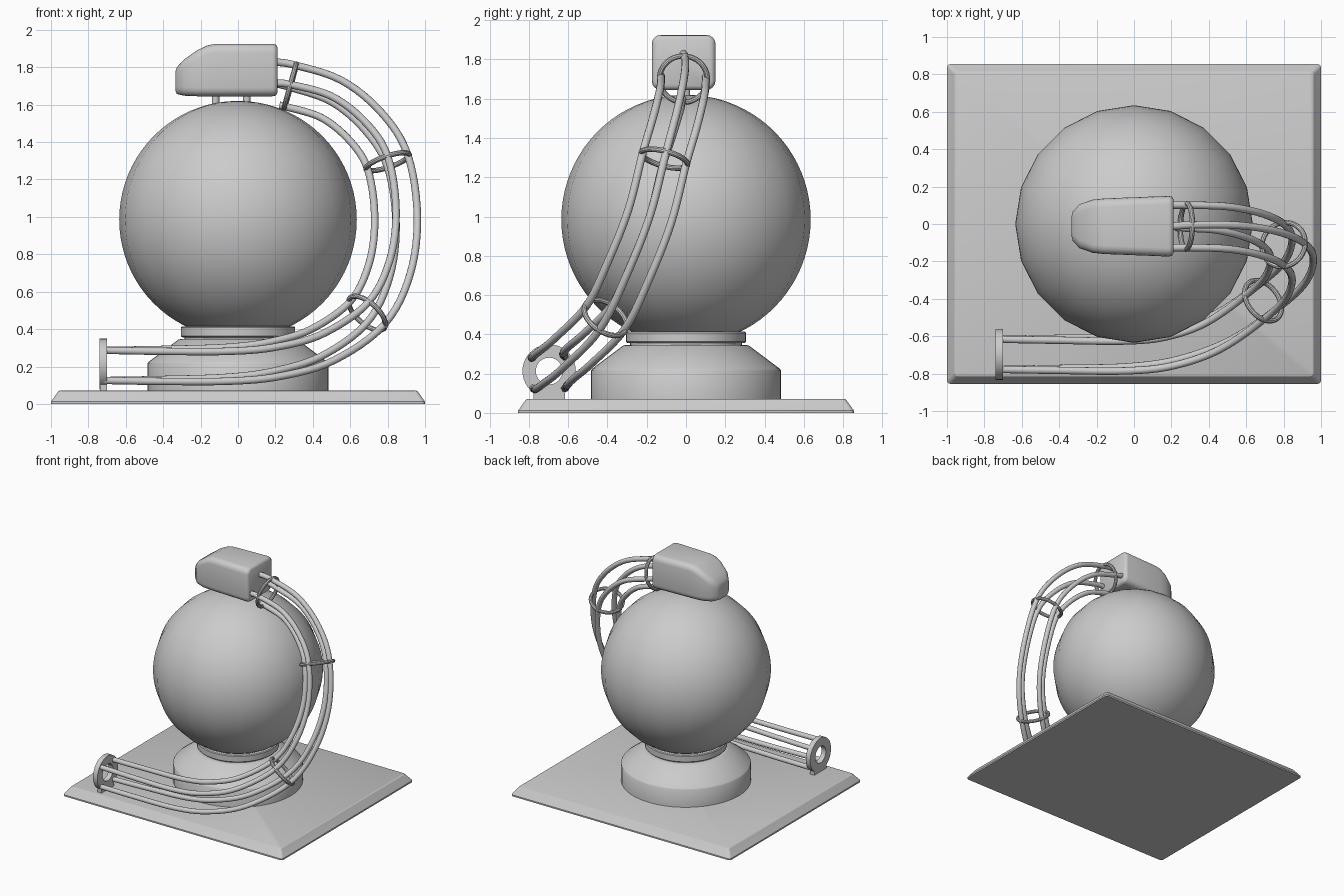
import bpy, bmesh, math
from mathutils import Vector as V, Matrix

if "Cube" in bpy.data.objects:
    bpy.data.objects.remove(bpy.data.objects["Cube"])


def loft(name, rings, closed=False, angle=35):
    """Skin a list of equal-length point rings; cap the ends unless closed."""
    bm = bmesh.new()
    rows = [[bm.verts.new(p) for p in r] for r in rings]
    n = len(rows[0])
    for a, b in zip(rows, rows[1:] + (rows[:1] if closed else [])):
        for i in range(n):
            j = (i + 1) % n
            bm.faces.new((a[i], a[j], b[j], b[i]))
    if not closed:
        bm.faces.new(rows[0][::-1])
        bm.faces.new(rows[-1])
    bmesh.ops.recalc_face_normals(bm, faces=bm.faces)
    me = bpy.data.meshes.new(name)
    bm.to_mesh(me)
    bm.free()
    ob = bpy.data.objects.new(name, me)
    bpy.context.collection.objects.link(ob)
    bpy.ops.object.select_all(action='DESELECT')
    ob.select_set(True)
    bpy.context.view_layer.objects.active = ob
    bpy.ops.object.shade_smooth_by_angle(angle=math.radians(angle))
    return ob


def circle(c, u, v, r, n):
    return [c + (u * math.cos(t) + v * math.sin(t)) * r
            for t in (math.tau * i / n for i in range(n))]


X, Y, Z = V((1, 0, 0)), V((0, 1, 0)), V((0, 0, 1))


def lathe(name, profile, n, centre=(0, 0), angle=35):
    return loft(name, [circle(V((*centre, z)), X, Y, r, n) for r, z in profile], angle=angle)


def rounded_rect(hw, hh, r, n=4):
    pts = []
    for k, (sx, sy) in enumerate(((1, 1), (-1, 1), (-1, -1), (1, -1))):
        for i in range(n + 1):
            t = math.pi / 2 * (k + i / n)
            pts.append((sx * (hw - r) + r * math.cos(t), sy * (hh - r) + r * math.sin(t)))
    return pts


# Base plate with chamfered top edge
loft("base_plate", [[V((x, y, z)) for x, y in rounded_rect(1 - d, 0.855 - d, 0.02)]
                    for d, z in ((0, 0), (0, 0.012), (0.04, 0.068), (0.048, 0.072))], angle=25)

# Pedestal and collar
lathe("pedestal", [(0.485, 0.06), (0.485, 0.215), (0.478, 0.225), (0.32, 0.343), (0.305, 0.347),
                   (0.285, 0.347), (0.285, 0.37)], 48)
lathe("neck_collar", [(0.285, 0.355), (0.3, 0.357), (0.306, 0.363), (0.306, 0.408),
                      (0.3, 0.414), (0.27, 0.416), (0.27, 0.45)], 48)

# Large globe
R, CZ = 0.635, 0.985
lathe("globe", [(R * math.sin(t), CZ - R * math.cos(t))
                for t in (0.02 + (math.pi - 0.04) * i / 40 for i in range(41))], 20)

# Head housing, tapered nose at the left
head = []
for x, hw, z0, z1, r in ((-0.335, 0.05, 1.675, 1.775, 0.03), (-0.327, 0.08, 1.657, 1.80, 0.04),
                         (-0.29, 0.118, 1.648, 1.84, 0.045), (-0.22, 0.142, 1.645, 1.89, 0.045),
                         (-0.165, 0.148, 1.645, 1.917, 0.045), (-0.12, 0.15, 1.645, 1.925, 0.045),
                         (0.185, 0.162, 1.645, 1.925, 0.045), (0.203, 0.158, 1.649, 1.921, 0.043),
                         (0.212, 0.142, 1.665, 1.905, 0.03)):
    head.append([V((x, y - 0.012, (z0 + z1) / 2 + z))
                 for y, z in rounded_rect(hw, (z1 - z0) / 2, r)])
loft("head_housing", head, angle=50)

# Head support posts
for i, x in enumerate((-0.12, 0.047)):
    lathe(f"head_post_{i}", [(0.02, 1.57), (0.02, 1.67)], 16, (x, 0))

# Centre path of the pipe bundle, from the head round to the end bracket
path = [V(p) for p in ((0.19, -0.013, 1.715), (0.28, -0.013, 1.70), (0.5, -0.02, 1.63),
                       (0.68, -0.055, 1.485), (0.80, -0.11, 1.295), (0.845, -0.185, 1.0),
                       (0.81, -0.295, 0.72), (0.69, -0.41, 0.485), (0.45, -0.575, 0.315),
                       (0.2, -0.665, 0.24), (-0.05, -0.695, 0.212), (-0.4, -0.697, 0.206),
                       (-0.72, -0.697, 0.206))]
SUB = 6
frames = []
ext = [2 * path[0] - path[1]] + path + [2 * path[-1] - path[-2]]
last = (len(path) - 1) * SUB
for k in range(last + 1):
    i = min(k // SUB, len(path) - 2)
    t = k / SUB - i
    a, b, c, d = ext[i:i + 4]
    p = 0.5 * (2 * b + (c - a) * t + (2 * a - 5 * b + 4 * c - d) * t * t
               + (3 * b - a - 3 * c + d) * t ** 3)
    tan = ((c - a) + 2 * (2 * a - 5 * b + 4 * c - d) * t
           + 3 * (3 * b - a - 3 * c + d) * t * t).normalized()
    w = math.radians(45) * k / last
    side = V((0, math.cos(w), -math.sin(w)))
    side = (side - tan * side.dot(tan)).normalized()
    frames.append((p, tan, side, tan.cross(side)))

# Four pipes around the path
for name, s, o in (("outer", 0, 1), ("inner", 0, -1), ("rear", 1, 0), ("front", -1, 0)):
    start = 4 if name == "inner" else 0
    loft(f"pipe_{name}", [circle(p + (sd * s + out * o) * 0.114, sd, out, 0.02, 12)
                          for p, tan, sd, out in frames[start:]])

# Clamp rings round the pipes
for k in (1, 4, 7):
    p, tan, sd, out = frames[k * SUB]
    rings = []
    for i in range(40):
        t = math.tau * i / 40
        d = sd * math.cos(t) + out * math.sin(t)
        rings.append(circle(p + d * 0.122, d, tan, 0.014, 10))
    loft(f"clamp_ring_{k}", rings, closed=True)

# End bracket: flat washer with a foot
C = V((0, -0.697, 0.213))
washer = []
for i in range(40):
    t = math.tau * i / 40
    d = Y * math.cos(t) + Z * math.sin(t)
    washer.append([C + d * r + X * x for r, x in
                   ((0.068, -0.74), (0.136, -0.74), (0.136, -0.70), (0.068, -0.70))])
loft("end_bracket_washer", washer, closed=True)
loft("end_bracket_foot", [[V((x, -0.697 + y, z)) for y, z in
                           ((-0.08, 0.06), (0.08, 0.06), (0.08, 0.12), (0.03, 0.14),
                            (-0.03, 0.14), (-0.08, 0.12))] for x in (-0.739, -0.701)])
